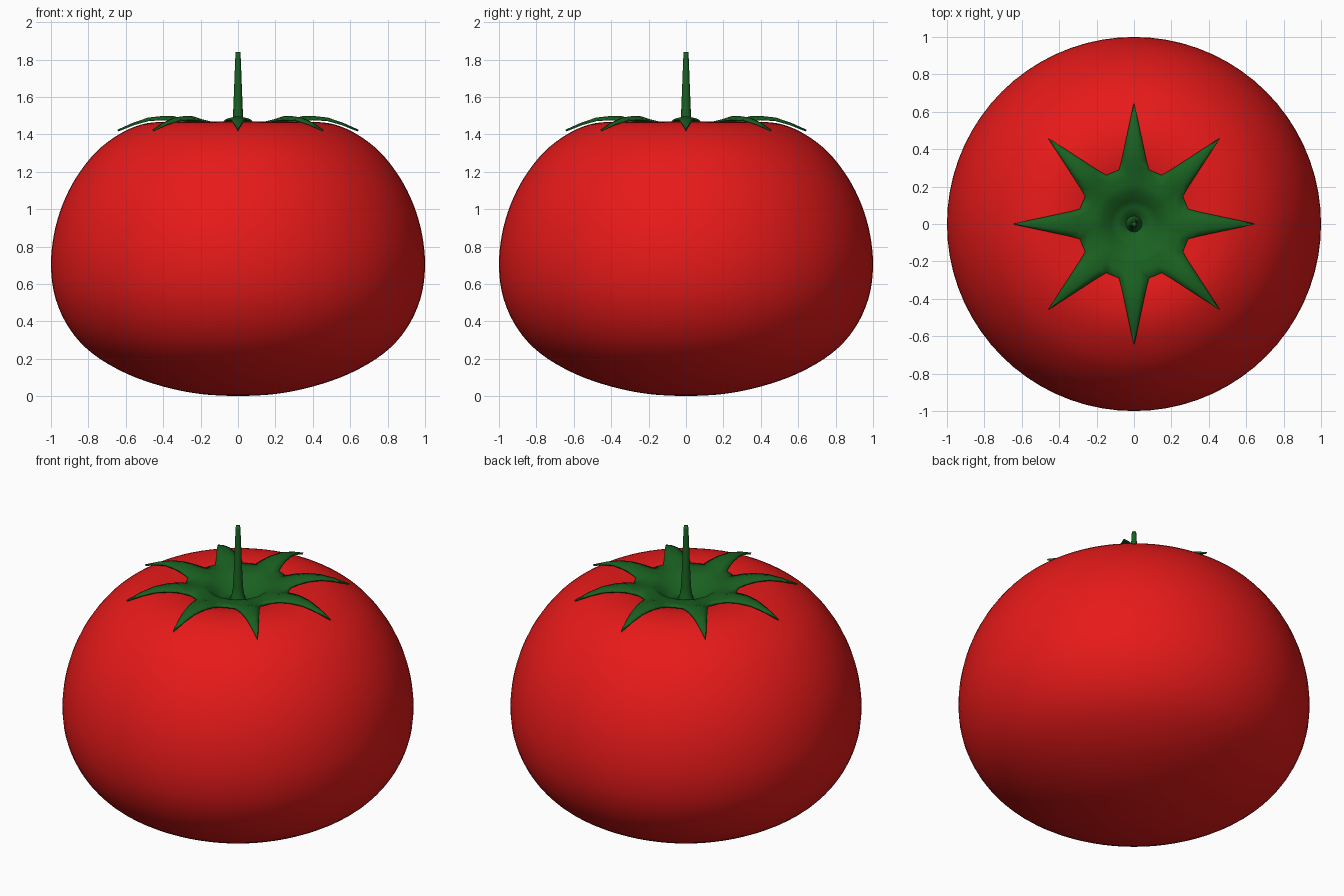
import bpy, bmesh, math
from mathutils import Vector

if "Cube" in bpy.data.objects:
    bpy.data.objects.remove(bpy.data.objects["Cube"])


def material(name, color):
    m = bpy.data.materials.new(name)
    m.diffuse_color = (*color, 1)
    m.use_nodes = True
    m.node_tree.nodes["Principled BSDF"].inputs["Base Color"].default_value = m.diffuse_color
    return m


def smooth_path(pts, steps):
    """Catmull-Rom through (r, z) points."""
    p = [Vector(q) for q in pts]
    p = [2 * p[0] - p[1]] + p + [2 * p[-1] - p[-2]]
    out = []
    for i in range(1, len(p) - 2):
        a, b, c, d = p[i - 1:i + 3]
        for k in range(steps):
            t = k / steps
            out.append(0.5 * (2 * b + (c - a) * t + (2 * a - 5 * b + 4 * c - d) * t * t
                              + (3 * b - a - 3 * c + d) * t ** 3))
    return out + [p[-2]]


def finish(bm, name, mat):
    bmesh.ops.recalc_face_normals(bm, faces=bm.faces)
    for f in bm.faces:
        f.smooth = True
    me = bpy.data.meshes.new(name)
    bm.to_mesh(me)
    bm.free()
    me.materials.append(mat)
    ob = bpy.data.objects.new(name, me)
    bpy.context.collection.objects.link(ob)
    return ob


def lathe(name, profile, seg, mat, steps=4):
    bm = bmesh.new()
    rings = []
    for r, z in smooth_path(profile, steps):
        n = 1 if r < 1e-4 else seg
        rings.append([bm.verts.new((r * math.cos(2 * math.pi * i / seg) if n > 1 else 0,
                                    r * math.sin(2 * math.pi * i / seg) if n > 1 else 0, z))
                      for i in range(n)])
    for a, b in zip(rings, rings[1:]):
        for i in range(seg):
            j = (i + 1) % seg
            if len(a) == 1:
                bm.faces.new((a[0], b[i], b[j]))
            elif len(b) == 1:
                bm.faces.new((a[i], a[j], b[0]))
            else:
                bm.faces.new((a[i], a[j], b[j], b[i]))
    return finish(bm, name, mat)


red = material("red_skin", (0.8, 0.01, 0.01))
green = material("green_leaf", (0.01, 0.12, 0.015))

# Fruit: squat body with a shallow dimple on top
lathe("fruit", [(0, 0), (0.2, 0.012), (0.4, 0.052), (0.6, 0.123), (0.78, 0.23), (0.9, 0.36),
                (0.975, 0.52), (1, 0.69), (0.985, 0.86), (0.94, 1.02), (0.865, 1.17),
                (0.76, 1.305), (0.64, 1.398), (0.52, 1.452), (0.4, 1.467), (0.3, 1.455),
                (0.2, 1.425), (0.1, 1.387), (0, 1.365)], 72, red)

# Stem: slender taper
lathe("stem", [(0, 1.36), (0.045, 1.365), (0.036, 1.41), (0.029, 1.46), (0.022, 1.62),
               (0.014, 1.82), (0.009, 1.837), (0, 1.84)], 16, green, 3)

# Calyx: cupped hub with eight pointed leaves
bm = bmesh.new()
LEAVES, COLS = 8, 5
half = math.asin(0.08 / 0.3)
angles = []
for k in range(LEAVES):
    angles += [k * math.tau / LEAVES + half * c for c in (-1, -0.5, 0, 0.5, 1)]
n = len(angles)
hub = [(0.03, 1.385), (0.09, 1.392), (0.125, 1.412), (0.17, 1.455), (0.21, 1.468),
       (0.25, 1.476), (0.3, 1.486)]
rings = []
for r, z in hub:
    w = max(0, (r - 0.17) / 0.13)
    rings.append([bm.verts.new((r * math.cos(a), r * math.sin(a),
                                z - w * 0.018 * abs(i % COLS - 2) / 2))
                  for i, a in enumerate(angles)])
for a, b in zip(rings, rings[1:]):
    for i in range(n):
        j = (i + 1) % n
        bm.faces.new((a[i], a[j], b[j], b[i]))
leaf = [(0.34, 0.067, 1.497), (0.4, 0.054, 1.499), (0.48, 0.037, 1.49),
        (0.56, 0.02, 1.463), (0.645, 0.002, 1.425)]
for k in range(LEAVES):
    t = k * math.tau / LEAVES
    prev = rings[-1][k * COLS:(k + 1) * COLS]
    for r, w, z in leaf:
        row = []
        for c in (-1, -0.5, 0, 0.5, 1):
            x, y = r, w * c
            row.append(bm.verts.new((x * math.cos(t) - y * math.sin(t),
                                     x * math.sin(t) + y * math.cos(t),
                                     z - abs(c) * w * 0.25)))
        for i in range(COLS - 1):
            bm.faces.new((prev[i], prev[i + 1], row[i + 1], row[i]))
        prev = row
calyx = finish(bm, "calyx", green)
sol = calyx.modifiers.new("thickness", 'SOLIDIFY')
sol.thickness = 0.01
sol.offset = -1
